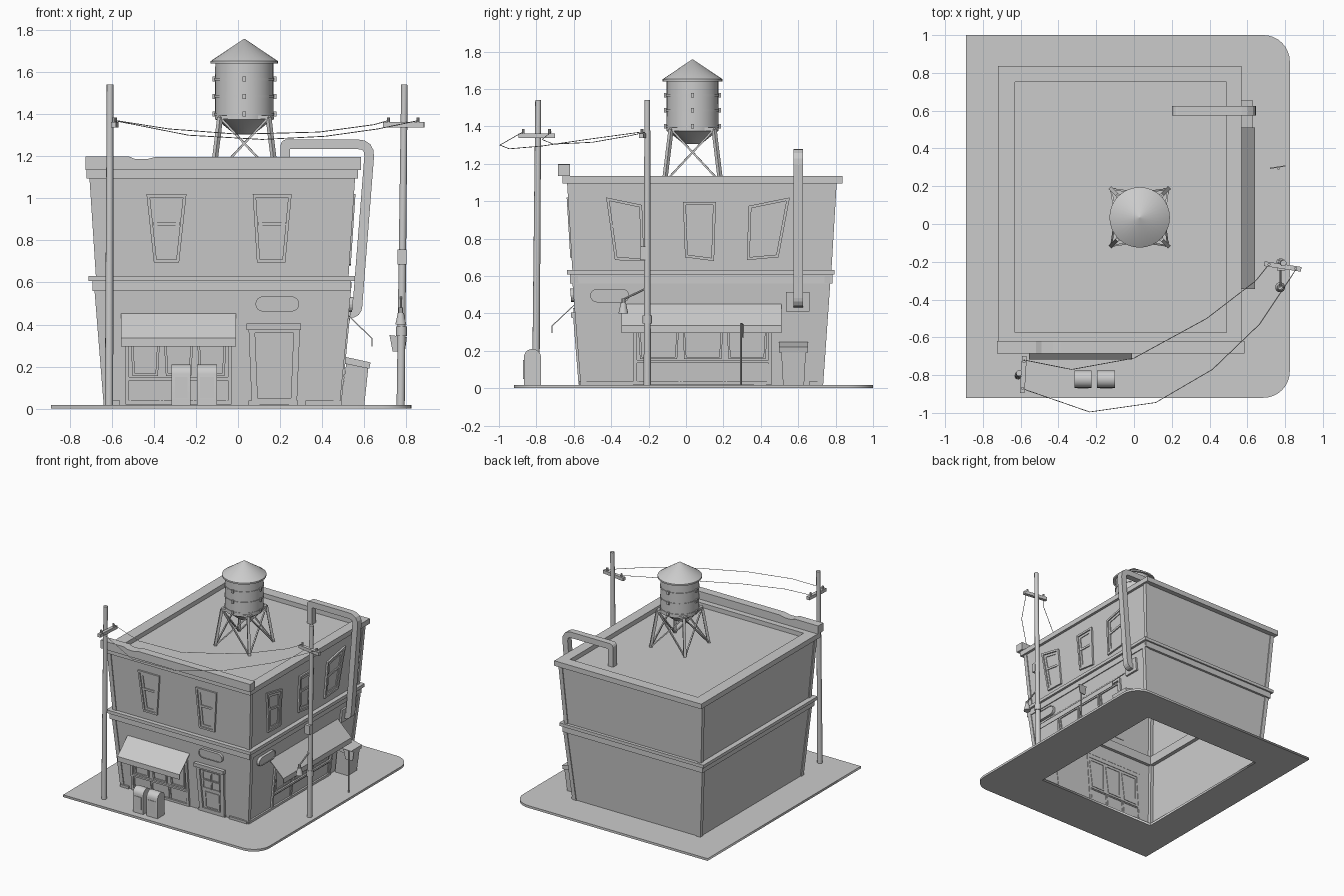
import bpy, bmesh
from math import sin, cos, pi
from mathutils import Vector as V

if "Cube" in bpy.data.objects:
    bpy.data.objects.remove(bpy.data.objects["Cube"])

round_parts = []

def loft(name, rings, caps=True, closed=False):
    """Bridge equal-length point rings into one mesh."""
    n, m = len(rings[0]), len(rings)
    verts = [tuple(p) for r in rings for p in r]
    faces = [(i*n+j, i*n+(j+1) % n, (i+1) % m*n+(j+1) % n, (i+1) % m*n+j)
             for i in range(m if closed else m-1) for j in range(n)]
    if caps and not closed:
        faces += [tuple(range(n))[::-1], tuple(range((m-1)*n, m*n))]
    me = bpy.data.meshes.new(name)
    me.from_pydata(verts, [], faces)
    bm = bmesh.new()
    bm.from_mesh(me)
    bmesh.ops.recalc_face_normals(bm, faces=bm.faces)
    bm.to_mesh(me)
    bm.free()
    ob = bpy.data.objects.new(name, me)
    bpy.context.collection.objects.link(ob)
    return ob

def rect(x0, x1, y0, y1, z):
    return [(x0, y0, z), (x1, y0, z), (x1, y1, z), (x0, y1, z)]

def box(name, x0, x1, y0, y1, z0, z1):
    return loft(name, [rect(x0, x1, y0, y1, z0), rect(x0, x1, y0, y1, z1)])

def rect_ring(name, outer, inner, z0, z1):
    return loft(name, [rect(*outer, z0), rect(*outer, z1), rect(*inner, z1), rect(*inner, z0)], closed=True)

def tube(name, p, q, r0, r1=None, n=12):
    p, q = V(p), V(q)
    rot = (q-p).to_track_quat('Z', 'Y')
    circ = lambda c, r: [c + rot @ V((r*cos(a), r*sin(a), 0)) for a in [2*pi*(i+.5)/n for i in range(n)]]
    ob = loft(name, [circ(p, r0), circ(q, r1 or r0)])
    if n > 6:
        round_parts.append(ob)
    return ob

def lathe(name, cx, cy, prof, n=32):
    ob = loft(name, [[(cx+r*cos(2*pi*i/n), cy+r*sin(2*pi*i/n), z) for i in range(n)] for r, z in prof])
    round_parts.append(ob)

def extent(z):
    """Flared wall outline at a height: x0, x1, y0, y1."""
    if z < .61:
        return -.63-.08*z, .475+.098*z, -.555-.08*z, .725+.07*z
    t = z-.62
    return -.668-.065*t, .518+.066*t, -.6-.06*t, .77+.06*t

def on_wall(side, u, z, d):
    e = extent(z)
    return (u, e[2]-d, z) if side == 'front' else (e[1]+d, u, z)

def inset(pts, w):
    out = []
    for i, p in enumerate(pts):
        a, b = V(p)-V(pts[i-1]), V(pts[(i+1) % len(pts)])-V(p)
        n1, n2 = V((a.y, -a.x)).normalized(), V((b.y, -b.x)).normalized()
        out.append(tuple(V(p) + w*(n1+n2)/(1+n1.dot(n2))))
    return out

def panel(name, side, pts, d1, d0=-.004):
    return loft(name, [[on_wall(side, u, z, d) for u, z in pts] for d in (d0, d1)])

def frame(name, side, pts, w, d1, d0=-.004):
    inn = inset(pts, w)
    return loft(name, [[on_wall(side, u, z, d) for u, z in p]
                       for p, d in ((pts, d0), (pts, d1), (inn, d1), (inn, d0))], closed=True)

def quad(u0, u1, z0, z1, taper=0):
    return [(u0, z1), (u1, z1), (u1-taper, z0), (u0+taper, z0)]

# pavement with rounded right corners and a hole under the building
cu = bpy.data.curves.new('pavement', 'CURVE')
cu.dimensions, cu.fill_mode, cu.extrude = '2D', 'BOTH', .009
r = .14
arc = lambda cx, cy, a0: [(cx+r*cos(a0+i*pi/16), cy+r*sin(a0+i*pi/16)) for i in range(9)]
outline = [(-.89, -.92)] + arc(.825-r, -.92+r, -pi/2) + arc(.825-r, 1-r, 0) + [(-.89, 1)]
for pts in (outline, [(-.61, -.535), (-.61, .705), (.455, .705), (.455, -.535)]):
    s = cu.splines.new('POLY')
    s.points.add(len(pts)-1)
    s.use_cyclic_u = True
    for sp, p in zip(s.points, pts):
        sp.co = (*p, 0, 1)
ob = bpy.data.objects.new('pavement', cu)
ob.location.z = .009
bpy.context.collection.objects.link(ob)
bpy.context.view_layer.objects.active = ob
ob.select_set(True)
bpy.ops.object.convert(target='MESH')

# flared walls, open underneath, and corner trims
for name, z0, z1 in (('lower', .01, .6), ('upper', .62, 1.11)):
    loft(name+'_walls', [rect(*extent(z), z) for z in (z0, z1)], caps=False)
    for i in (0, 1):
        for j in (2, 3):
            rings = []
            for z in (z0, z1):
                e = extent(z)
                sx, sy = (-1, 1)[i], (-1, 1)[j-2]
                xs = sorted((e[i]+sx*.007, e[i]-sx*.025))
                ys = sorted((e[j]+sy*.007, e[j]-sy*.025))
                rings.append(rect(*xs, *ys, z))
            loft(name+'_corner_trim', rings)
# belt course, cornice, roof, front parapet
hollow = (-.645, .49, -.575, .745)
rect_ring('belt_lower', (-.692, .537, -.62, .782), hollow, .56, .607)
rect_ring('belt_upper', (-.71, .555, -.635, .795), hollow, .607, .632)
rect_ring('cornice', (-.72, .57, -.66, .837), (-.63, .49, -.575, .752), 1.095, 1.135)
box('roof_deck', -.69, .535, -.62, .79, 1.085, 1.1)
para = [(-.725, 1.135), (-.725, 1.2), (-.52, 1.2), (-.49, 1.187), (-.43, 1.187),
        (-.39, 1.197), (.585, 1.197), (.585, 1.135)]
loft('front_parapet', [[(x, y, z) for x, z in para] for y in (-.685, -.62)])

# sash windows, corners given top-left, clockwise
windows = [('front', [(-.435, 1.02), (-.245, 1.02), (-.28, .695), (-.4, .695)]),
           ('front', [(.07, 1.02), (.255, 1.02), (.225, .695), (.09, .695)]),
           ('right', [(-.427, 1.02), (-.235, .98), (-.224, .68), (-.38, .685)]),
           ('right', [(-.016, .995), (.16, .995), (.15, .68), (-.005, .7)]),
           ('right', [(.335, .975), (.555, 1.02), (.495, .7), (.325, .685)])]
for side, p in windows:
    frame('window_frame', side, p, .015, .014)
    sash = inset(p, .018)
    frame('window_sash', side, sash, .018, .008)
    tl, tr, br, bl = (V(c) for c in sash)
    l, rr = tl.lerp(bl, .4), tr.lerp(br, .4)
    down = V((0, -.016))
    panel('window_rail', side, [tuple(q) for q in (l, rr, rr+down, l+down)], .01)
    panel('window_glass', side, inset(p, .012), .002)

# shop fronts with awnings
def shopfront(side, u0, u1, a0, a1, out):
    frame('shop_frame', side, quad(u0, u1, .02, .43), .018, .014)
    w = (u1-u0-.03)/3
    for i in range(3):
        a = u0+.015+i*w
        frame('shop_window', side, quad(a+.005, a+w-.005, .155, .4, .014), .012, .009)
        frame('shop_base_panel', side, quad(a+.005, a+w-.005, .03, .13), .006, .007)
    panel('shop_sill', side, quad(u0, u1, .135, .15), .016)
    prof = [(0, .455), (out, .335), (out, .295), (out-.005, .295), (out-.005, .332), (0, .449)]
    base = -.59 if side == 'front' else .515
    loft('awning', [[(u, base-d, z) if side == 'front' else (base+d, u, z) for d, z in prof]
                    for u in (a0, a1)])

shopfront('front', -.535, -.03, -.555, -.01, .128)
shopfront('right', -.28, .46, -.345, .51, .125)

# front door, steps and oval signs
frame('door_frame', 'front', [(.05, .39), (.295, .39), (.28, .02), (.065, .02)], .03, .018)
panel('door_cap', 'front', quad(.04, .3, .375, .405), .028)
panel('door_leaf', 'front', quad(.08, .265, .02, .37), .004)
for u in (.1, .175):
    for z in (.21, .283):
        frame('door_pane', 'front', quad(u, u+.072, z, z+.07), .007, .01)
frame('door_panel', 'front', quad(.11, .237, .05, .185), .01, .009)
for side, u0, u1 in (('front', .05, .105), ('front', .24, .285), ('front', .32, .475),
                     ('front', -.635, -.56), ('right', -.56, -.28), ('right', .36, .43), ('right', .66, .73)):
    panel('plinth_block', side, quad(u0, u1, .015, .038), .014)
for side, u, zc in (('front', .187, .498), ('right', -.408, .495)):
    pts = [(u+s*.068+.036*cos(a), zc+.036*sin(a))
           for s, a0 in ((-1, 1.5*pi), (1, .5*pi)) for a in [a0-i*pi/8 for i in range(9)]]
    panel('oval_sign', side, pts, .018)
    frame('oval_sign_rim', side, pts, .006, .022)

# roof duct bending down the right wall
path = [V(p) for p in ((.225, 1.09), (.225, 1.257), (.628, 1.257), (.565, .455), (.5, .455))]
pts = [path[0]]
for i in (1, 2, 3):
    k = (.008, .06, .03)[i-1]
    a = path[i]+(path[i-1]-path[i]).normalized()*k
    b = path[i]+(path[i+1]-path[i]).normalized()*k
    pts += [a.lerp(path[i], t).lerp(path[i].lerp(b, t), t) for t in (0, .25, .5, .75, 1)]
pts.append(path[-1])
rings = []
for i, p in enumerate(pts):
    t = (pts[min(i+1, len(pts)-1)]-pts[max(i-1, 0)]).normalized()*.023
    rings.append([(p.x+s*t.y, y, p.y-s*t.x) for s, y in ((1, .575), (1, .625), (-1, .625), (-1, .575))])
loft('roof_duct', rings)
panel('duct_flange', 'right', quad(.535, .66, .41, .515), .015)

# water tower
tx, ty = .03, .035
lathe('tank', tx, ty, [(.045, 1.305), (.13, 1.372), (.14, 1.375), (.138, 1.645)])
lathe('tank_roof', tx, ty, [(.135, 1.645), (.16, 1.64), (.16, 1.652), (.002, 1.758)])
for z in (1.4, 1.485, 1.567):
    lathe('tank_hoop', tx, ty, [(.13, z-.006), (.143, z-.006), (.143, z+.006), (.13, z+.006)])
    for a in range(4):
        c, s = tx+.144*cos(a*pi/2), ty+.144*sin(a*pi/2)
        box('hoop_lug', c-.008, c+.008, s-.008, s+.008, z-.012, z+.012)
corners = [(-1, -1), (1, -1), (1, 1), (-1, 1)]
foot = lambda c: (tx+c[0]*.15, ty+c[1]*.15, 1.1)
head = lambda c: (tx+c[0]*.115, ty+c[1]*.115, 1.385)
for c, d in zip(corners, corners[1:]+corners[:1]):
    tube('tower_leg', foot(c), head(c), .014, n=4)
    tube('tower_brace', foot(c), head(d), .007, n=4)
    tube('tower_brace', foot(d), head(c), .007, n=4)
    tube('tower_beam', head(c), head(d), .012, n=4)

# utility poles with crossarms and insulators
for base, top, a, b in (((-.613, -.803, .01), (-.608, -.79, 1.54), (-.592, -.895, 1.35), (-.58, -.7, 1.35)),
                        ((.773, -.207, .01), (.791, -.207, 1.54), (.69, -.21, 1.35), (.885, -.24, 1.35))):
    tube('utility_pole', base, top, .02, .016)
    tube('crossarm', a, b, .018, n=4)
    for t in (.13, .85):
        p = V(a).lerp(V(b), t)
        tube('insulator', p, p+V((0, 0, .035)), .008, n=8)

def wire(name, pts):
    c = bpy.data.curves.new(name, 'CURVE')
    c.dimensions, c.bevel_depth, c.bevel_resolution = '3D', .002, 0
    s = c.splines.new('POLY')
    s.points.add(len(pts)-1)
    for sp, p in zip(s.points, pts):
        sp.co = (*p, 1)
    bpy.context.collection.objects.link(bpy.data.objects.new(name, c))

wire('inner_wire', [(-.582, -.72, 1.37), (-.33, -.77, 1.33), (0, -.71, 1.305), (.385, -.5, 1.315),
                    (.645, -.3, 1.35), (.715, -.213, 1.37)])
wire('outer_wire', [(-.59, -.872, 1.37), (-.235, -.995, 1.30), (.115, -.945, 1.28), (.415, -.77, 1.295),
                    (.665, -.53, 1.33), (.86, -.237, 1.37)])

# street lamp arm, boxes and collar on the right pole
tube('lamp_arm', (.775, -.2, .54), (.775, -.335, .475), .006, n=8)
tube('lamp_shade', (.774, -.335, .455), (.774, -.335, .4), .015, .027)
tube('lamp_neck', (.774, -.335, .48), (.774, -.335, .45), .012, n=8)
box('meter_box', .757, .8, -.245, -.21, .685, .757)
tube('pole_collar', (.777, -.207, .345), (.777, -.207, .39), .026)

# street sign
tube('sign_post', (.765, .293, .01), (.765, .293, .345), .006, n=8)
plate = [(.72, .35), (.803, .34), (.793, .27), (.735, .272)]
loft('sign_plate', [[(x, y+(x-.76)*.15, z) for x, z in plate] for y in (.298, .304)])

# twin arched street boxes
prof = [(-.867, .015)] + [(-.821-.046*cos(i*pi/10), .165+.045*sin(i*pi/10)) for i in range(11)] + [(-.775, .015)]
for x0, x1 in ((-.315, -.225), (-.195, -.1)):
    ob = loft('street_box', [[(x, y, z) for y, z in prof] for x in (x0, x1)])
    round_parts.append(ob)
    box('street_box_door', x0+.015, x1-.015, -.871, -.86, .05, .15)

# leaning bin with a lid
body = [(.515, .22), (.62, .2), (.6, .015), (.487, .015)]
bin_ring = lambda y: [(x, .575+y*(1 if z > .1 else .85), z) for x, z in body]
loft('bin_body', [bin_ring(-.066), bin_ring(.066)])
lid = [(.507, .247), (.63, .22), (.624, .19), (.503, .215)]
loft('bin_lid', [[(x, y, z) for x, z in lid] for y in (.497, .653)])

# smooth the round parts, keeping edges sharp
bpy.ops.object.select_all(action='DESELECT')
for ob in round_parts:
    ob.select_set(True)
bpy.context.view_layer.objects.active = round_parts[0]
bpy.ops.object.shade_smooth_by_angle(angle=.6)
